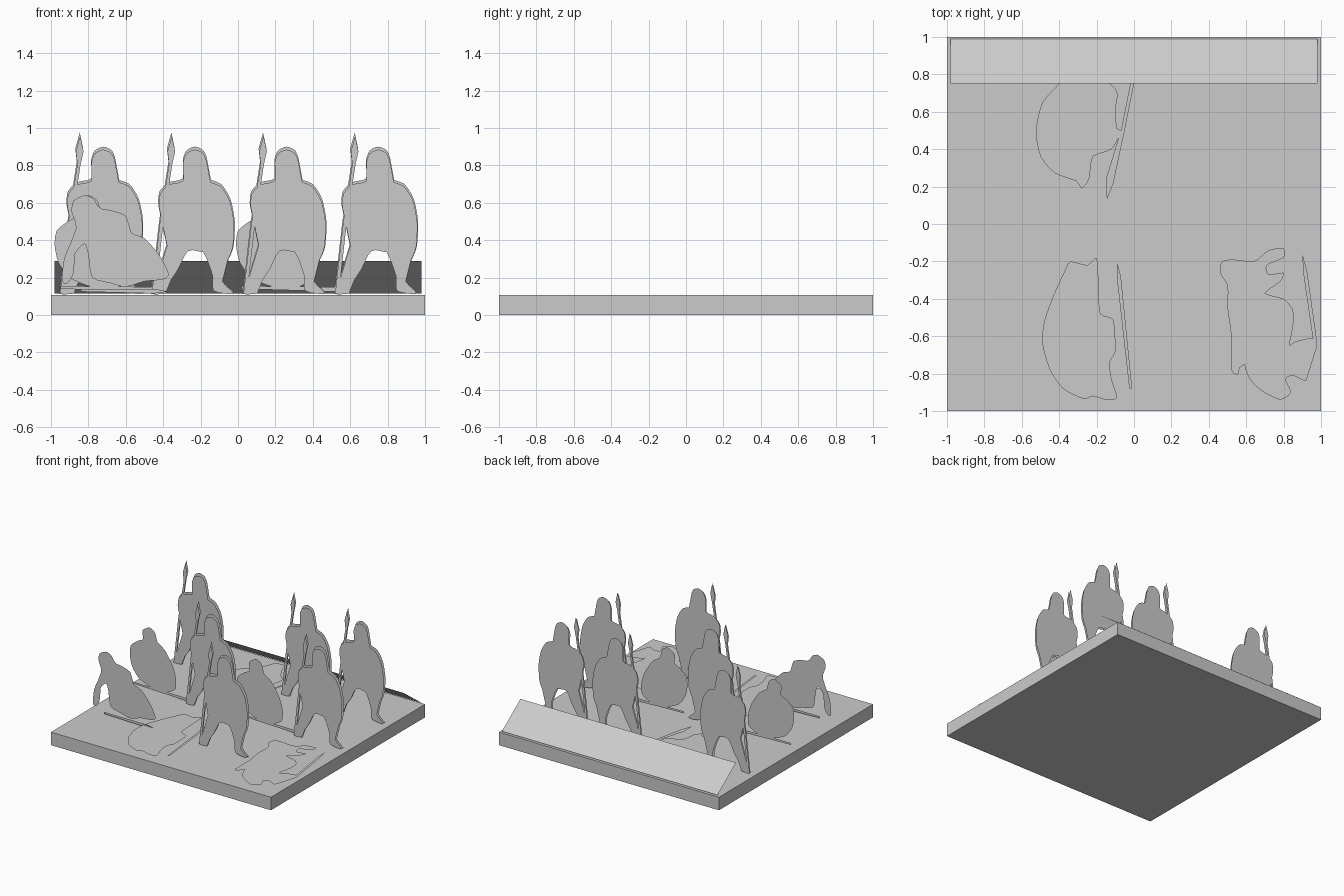
import bpy, bmesh
from mathutils import Vector

grey = bpy.data.materials.new("plain grey")
grey.diffuse_color = (0.6, 0.6, 0.6, 1)


def finish(name, bm):
    me = bpy.data.meshes.new(name)
    bm.to_mesh(me)
    bm.free()
    me.materials.append(grey)
    ob = bpy.data.objects.new(name, me)
    bpy.context.collection.objects.link(ob)
    return ob


def rounded(pts, steps=3):
    """Closed smooth outline through the points."""
    p = [Vector(q) for q in pts]
    n, out = len(p), []
    for i in range(n):
        a, b, c, d = p[i - 1], p[i], p[(i + 1) % n], p[(i + 2) % n]
        m0, m1 = (c - a) * 0.35, (d - b) * 0.35
        for k in range(steps):
            t = k / steps
            out.append(b * (2*t**3 - 3*t**2 + 1) + m0 * (t**3 - 2*t**2 + t)
                       + c * (3*t**2 - 2*t**3) + m1 * (t**3 - t**2))
    return out


def sheet(name, outlines, place):
    """Paper-thin cut-out; place maps a 2D point to 3D."""
    bm = bmesh.new()
    for o in outlines:
        bm.faces.new([bm.verts.new(place(q[0], q[1])) for q in o])
    bmesh.ops.triangulate(bm, faces=bm.faces[:])
    return finish(name, bm)


def upright(x0, y, s=1.0):
    return lambda u, v: (x0 + u * s, y, 0.11 + (v - 0.11) * s)


def flat(u, v):
    return (u, v, 0.128)


# base slab
bm = bmesh.new()
bmesh.ops.create_cube(bm, size=1)
for v in bm.verts:
    v.co = (v.co.x * 2, v.co.y * 2, (v.co.z + 0.5) * 0.107)
finish("base", bm)

# sloping sheet along the back edge
sheet("sloped_back_panel", [[(-.98, 0), (.98, 0), (.98, 1), (-.98, 1)]],
      lambda u, v: (u, 0.75 + 0.24 * v, 0.29 - 0.175 * v))

# standing spearman outline, x relative to the head
stand = rounded([(-.065, .73), (-.065, .83), (-.045, .88), (0, .90), (.045, .88),
                 (.065, .83), (.065, .735), (.14, .70), (.19, .62), (.213, .50),
                 (.207, .37), (.18, .30), (.142, .27), (.15, .18), (.205, .125),
                 (.19, .112), (.10, .13), (.096, .21), (.045, .34), (-.04, .345),
                 (-.09, .25), (-.13, .19), (-.165, .135), (-.16, .115), (-.235, .113),
                 (-.215, .17), (-.17, .32), (-.13, .45), (-.145, .56), (-.195, .58),
                 (-.19, .66), (-.14, .71)])
long_spear = [(-.126, .975), (-.108, .89), (-.124, .82), (-.172, .50), (-.215, .12),
              (-.235, .12), (-.192, .50), (-.142, .82), (-.15, .89)]
for i, (x, y) in enumerate([(-.72, .53), (.26, .53), (.75, .53),
                            (-.23, -.01), (.75, -.01), (.26, -.54)]):
    # slightly smaller front layer over a full-size rear layer
    sheet(f"standing_figure_rear_{i}", [stand, long_spear], upright(x, y + 0.008))
    sheet(f"standing_figure_front_{i}", [stand, long_spear], upright(x, y - 0.008, .98))

# kneeling figure behind shield, spear on the ground
crouch = rounded([(-.08, .64), (-.03, .61), (-.01, .54), (.06, .49), (.13, .38),
                  (.16, .28), (.15, .19), (.04, .14), (-.08, .155), (-.18, .20),
                  (-.24, .28), (-.26, .37), (-.25, .45), (-.19, .50), (-.14, .53),
                  (-.145, .60)])
ground_spear = [(-.23, .14), (.26, .125), (.33, .135), (.26, .15), (-.23, .155)]
for i, x in enumerate([-.72, .25]):
    sheet(f"crouching_figure_{i}", [crouch, ground_spear], upright(x, -.005))

# kneeling figure leaning on one arm
lean = rounded([(-.82, .64), (-.77, .62), (-.74, .57), (-.68, .56), (-.60, .53),
                (-.57, .44), (-.50, .41), (-.42, .32), (-.37, .22), (-.40, .19),
                (-.50, .18), (-.60, .15), (-.68, .17), (-.78, .20), (-.80, .32),
                (-.82, .38), (-.87, .33), (-.88, .22), (-.91, .17), (-.94, .18),
                (-.93, .30), (-.88, .42), (-.86, .50), (-.89, .55), (-.88, .61)])
sheet("leaning_figure", [lean, [(-.84, .125), (-.45, .115), (-.37, .125),
                                (-.45, .14), (-.84, .14)]], upright(0, -.54))

# fallen figures lying on the slab
fallen_front = rounded([(-.20, -.18), (-.25, -.22), (-.34, -.20), (-.37, -.25),
                        (-.43, -.38), (-.48, -.52), (-.49, -.64), (-.45, -.78),
                        (-.38, -.88), (-.27, -.935), (-.22, -.92), (-.15, -.94),
                        (-.09, -.93), (-.12, -.83), (-.13, -.74), (-.10, -.68),
                        (-.11, -.51), (-.18, -.48), (-.19, -.30)])
sheet("fallen_figure_front", [fallen_front, [(-.09, -.21), (-.07, -.28), (-.01, -.88),
                                             (-.025, -.88), (-.09, -.30)]], flat)

fallen_back = rounded([(-.40, .75), (-.49, .65), (-.525, .50), (-.50, .36), (-.42, .27),
                       (-.31, .23), (-.28, .19), (-.24, .24), (-.22, .36), (-.12, .40),
                       (-.07, .50), (-.16, .53), (-.16, .60), (-.10, .62), (-.09, .71),
                       (-.14, .76), (-.19, .84), (-.22, .92), (-.30, .92), (-.34, .83)])
sheet("fallen_figure_back", [fallen_back, [(-.145, .13), (-.11, .22), (-.05, .50),
                                           (.01, .80), (-.01, .80), (-.07, .50),
                                           (-.15, .24)]], flat)

fallen_side = rounded([(.62, -.20), (.53, -.19), (.47, -.20), (.46, -.26), (.50, -.33),
                       (.50, -.45), (.52, -.60), (.52, -.78), (.56, -.80), (.57, -.68),
                       (.605, -.59), (.61, -.66), (.59, -.75), (.62, -.83), (.68, -.89),
                       (.78, -.94), (.84, -.90), (.81, -.83), (.85, -.81), (.92, -.84),
                       (.86, -.75), (.88, -.69), (.98, -.65), (.95, -.61), (.86, -.63),
                       (.83, -.65), (.85, -.55), (.85, -.46), (.80, -.40), (.70, -.37),
                       (.78, -.31), (.80, -.26), (.72, -.27), (.71, -.22), (.80, -.18),
                       (.80, -.13), (.72, -.14), (.66, -.19)])
sheet("fallen_figure_side", [fallen_side, [(.90, -.16), (.925, -.25), (.98, -.64),
                                           (.96, -.64), (.905, -.26)]], flat)
